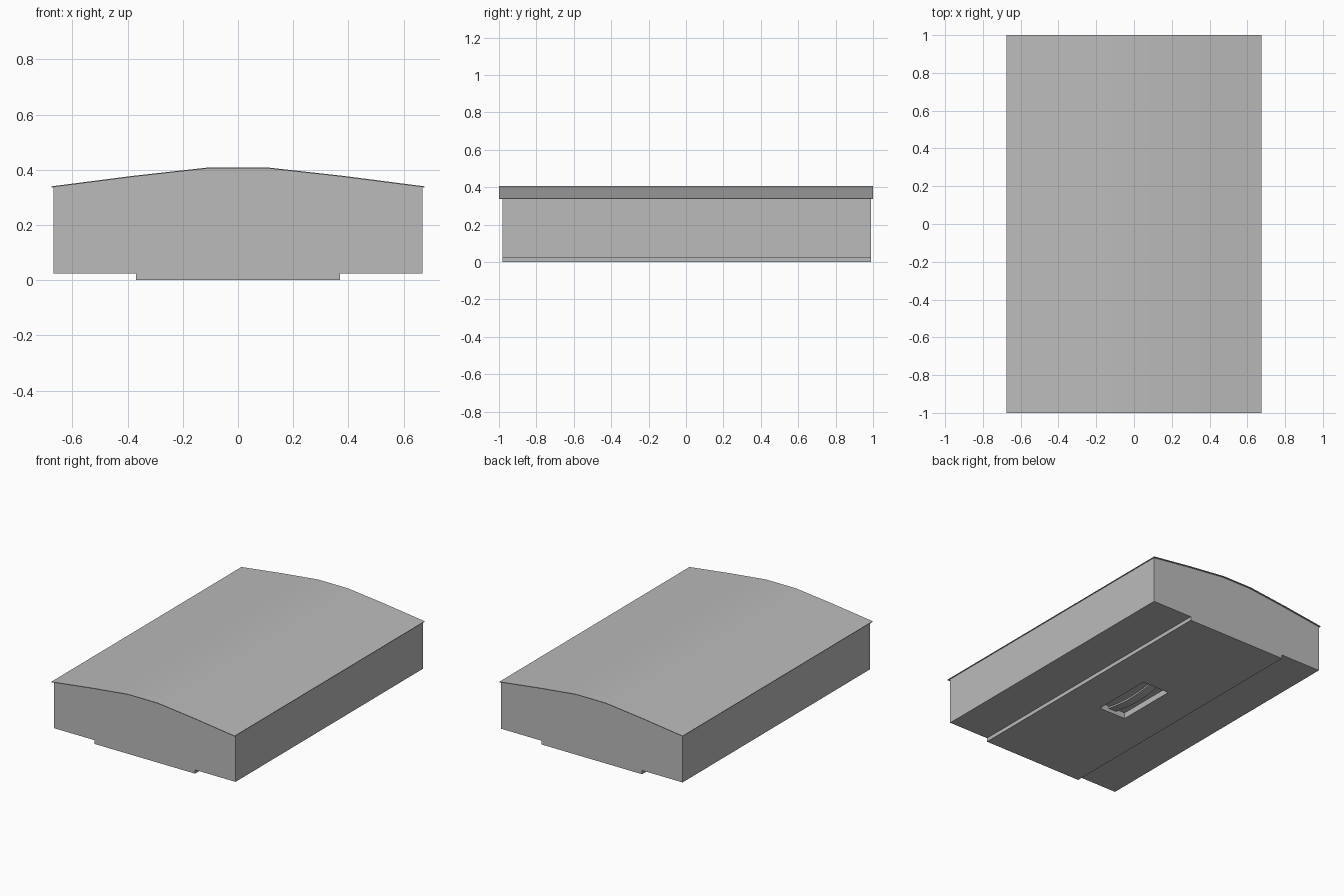
import bpy
import bmesh
from mathutils import Vector
from math import cos, pi

cube = bpy.data.objects.get("Cube")
if cube:
    bpy.data.objects.remove(cube, do_unlink=True)

grey = bpy.data.materials.new("plain_grey")
grey.use_nodes = True
colour = (0.5, 0.5, 0.5, 1)
grey.diffuse_color = colour
grey.node_tree.nodes["Principled BSDF"].inputs["Base Color"].default_value = colour


def prism(name, outline, start, travel):
    """Sweep a closed outline of 3D points along a vector."""
    bm = bmesh.new()
    face = bm.faces.new([bm.verts.new(Vector(p) + Vector(start)) for p in outline])
    swept = bmesh.ops.extrude_face_region(bm, geom=[face])["geom"]
    bmesh.ops.translate(bm, vec=travel, verts=[v for v in swept if isinstance(v, bmesh.types.BMVert)])
    bmesh.ops.recalc_face_normals(bm, faces=bm.faces)
    mesh = bpy.data.meshes.new(name)
    bm.to_mesh(mesh)
    bm.free()
    mesh.materials.append(grey)
    obj = bpy.data.objects.new(name, mesh)
    bpy.context.collection.objects.link(obj)
    return obj


def mirrored(half):
    """Complete a left-right symmetric open profile in the xz plane."""
    return [(x, 0, z) for x, z in half] + [(-x, 0, z) for x, z in reversed(half)]


# Housing with gently pitched top and a raised strip underneath
body = prism("housing",
             mirrored([(0.37, 0), (0.37, 0.025), (0.668, 0.025), (0.668, 0.337), (0.38, 0.374), (0.11, 0.404)]),
             (0, -0.98, 0), (0, 1.97, 0))

# Hand recess in the underside
cutter = prism("recess_cutter",
               [(0.1, -0.21, 0), (0.1, 0.21, 0), (-0.1, 0.21, 0), (-0.1, -0.21, 0)],
               (0, 0, -0.05), (0, 0, 0.09))
cutter.hide_render = True
cut = body.modifiers.new("hand_recess", 'BOOLEAN')
cut.operation = 'DIFFERENCE'
cut.solver = 'EXACT'
cut.object = cutter
bpy.context.view_layer.objects.active = body
bpy.ops.object.modifier_apply(modifier=cut.name)
bpy.data.objects.remove(cutter, do_unlink=True)

# Arched grip across the recess
steps = 12
ys = [-0.21 + 0.42 * i / steps for i in range(steps + 1)]
arch = [(0, y, 0.024 - 0.022 * cos(y / 0.21 * pi / 2)) for y in ys]
grip = prism("underside_grip", arch + [(0, y, z + 0.012) for _, y, z in reversed(arch)],
             (-0.03, 0, 0), (0.06, 0, 0))

# Thin overhanging lid
top = [(0.675, 0.34), (0.38, 0.378), (0.11, 0.408)]
upper = mirrored(top)
lid = prism("lid", upper + [(x, y, z - 0.004) for x, y, z in reversed(upper)],
            (0, -1, 0), (0, 2, 0))

# Soft shading over the shallow bends only
for obj in (lid, grip):
    bpy.ops.object.select_all(action='DESELECT')
    obj.select_set(True)
    bpy.context.view_layer.objects.active = obj
    bpy.ops.object.shade_smooth_by_angle(angle=pi / 6)
